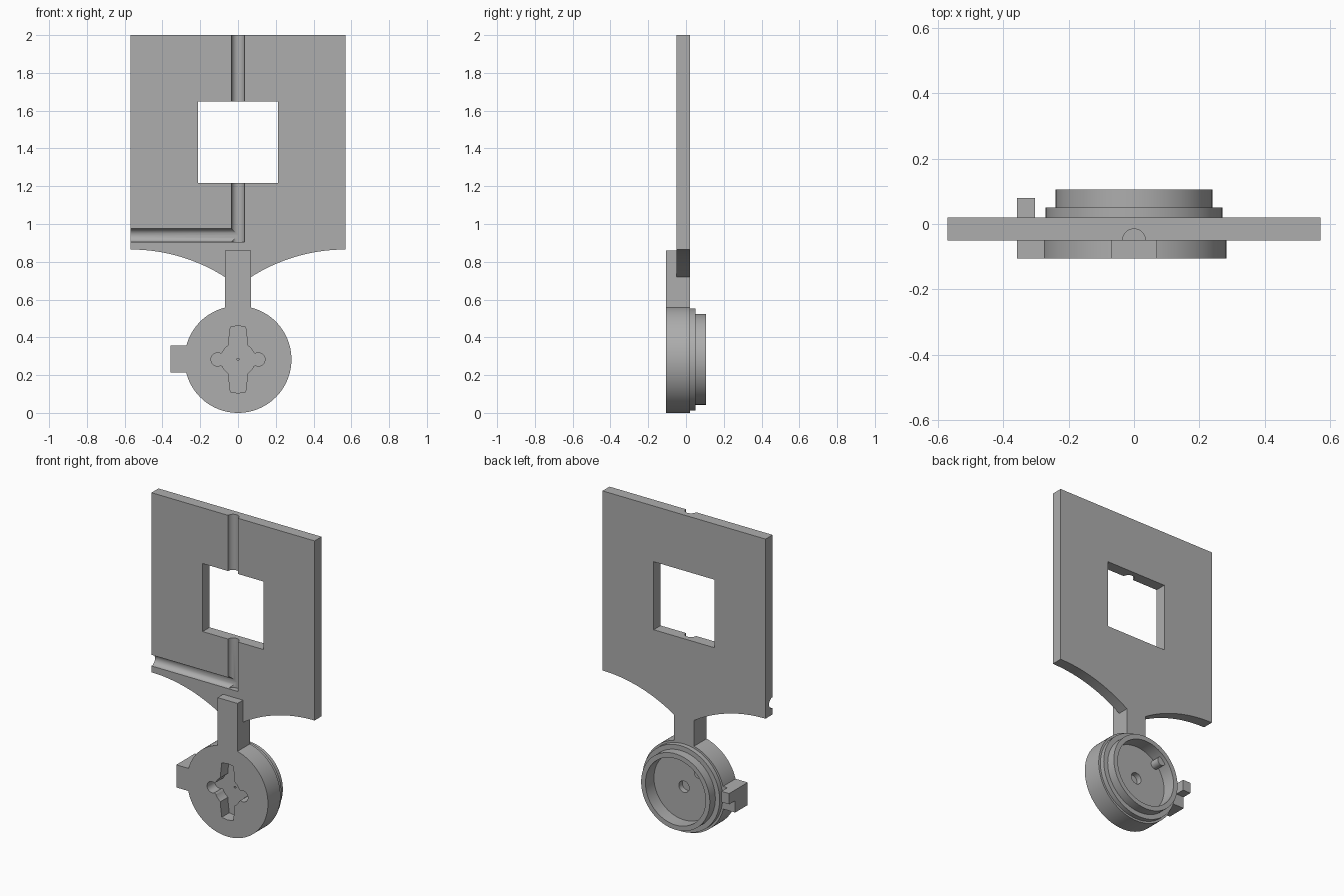
import bpy, bmesh, math
from mathutils import Vector

if "Cube" in bpy.data.objects:
    bpy.data.objects.remove(bpy.data.objects["Cube"], do_unlink=True)

grey = bpy.data.materials.new("plain grey")
grey.use_nodes = True
grey.diffuse_color = (0.42, 0.42, 0.42, 1)
grey.node_tree.nodes["Principled BSDF"].inputs["Base Color"].default_value = grey.diffuse_color

HUB = 0.283                  # hub radius and height of its centre
FRONT, FACE, BACK = -0.105, -0.05, 0.02
ARM = 0.07                   # half width of the arm


def finish(name, bm):
    bmesh.ops.recalc_face_normals(bm, faces=bm.faces)
    mesh = bpy.data.meshes.new(name)
    bm.to_mesh(mesh)
    bm.free()
    mesh.materials.append(grey)
    ob = bpy.data.objects.new(name, mesh)
    bpy.context.collection.objects.link(ob)
    return ob


def prism(name, points, axis, start, end):
    """Extrude a 2D outline along one axis."""
    bm = bmesh.new()
    verts = []
    for p in points:
        co = list(p)
        co.insert(axis, start)
        verts.append(bm.verts.new(co))
    face = bm.faces.new(verts)
    out = bmesh.ops.extrude_face_region(bm, geom=[face])
    shift = Vector((0, 0, 0))
    shift[axis] = end - start
    bmesh.ops.translate(bm, vec=shift, verts=[g for g in out["geom"] if isinstance(g, bmesh.types.BMVert)])
    return finish(name, bm)


def rect(a0, a1, b0, b1):
    return [(a0, b0), (a1, b0), (a1, b1), (a0, b1)]


def arc(a, b, r, start=0, end=360, n=32):
    full = end - start == 360
    steps = n if full else n + 1
    angles = [math.radians(start + (end - start) * i / n) for i in range(steps)]
    return [(a + r * math.cos(t), b + r * math.sin(t)) for t in angles]


def lathe(name, profile):
    """Turn a (radius, y) profile around the hub axis."""
    bm = bmesh.new()
    verts = [bm.verts.new((r, y, HUB)) for r, y in profile]
    edges = [bm.edges.new(pair) for pair in zip(verts, verts[1:])]
    bmesh.ops.spin(bm, geom=verts + edges, cent=(0, 0, HUB), axis=(0, 1, 0),
                   angle=math.tau, steps=96)
    bmesh.ops.remove_doubles(bm, verts=bm.verts, dist=0.0001)
    return finish(name, bm)


def cut(ob, cutters):
    """Carve the cutters out of a part, then drop them."""
    for c in cutters:
        mod = ob.modifiers.new("cut", "BOOLEAN")
        mod.operation, mod.solver, mod.object = "DIFFERENCE", "EXACT", c
    graph = bpy.context.evaluated_depsgraph_get()
    ob.data = bpy.data.meshes.new_from_object(ob.evaluated_get(graph))
    ob.modifiers.clear()
    for c in cutters:
        bpy.data.objects.remove(c, do_unlink=True)


# Plate with two concave arcs sweeping down to the arm
R = 0.934
sweep = math.degrees(math.acos((0.57 - ARM) / R))
right_arc = arc(0.57, 0.865 - R, R, 180 - sweep, 90, 24)
left_arc = [(-x, z) for x, z in reversed(right_arc)]
plate = prism("plate", left_arc + right_arc + [(0.57, 2), (-0.57, 2)], 1, FACE, BACK)
cut(plate, [
    prism("window_cutter", rect(-0.212, 0.212, 1.218, 1.648), 1, -0.2, 0.2),
    prism("upright_groove_cutter", arc(0, FACE, 0.035), 2, 0.905, 2.1),
    prism("side_groove_cutter", arc(FACE, 0.94, 0.035), 0, -0.7, 0.0),
])

# Arm lapped over the front of the plate
arm = prism("arm", [(FRONT, 0.54), (BACK, 0.54), (BACK, 0.725), (FACE, 0.725),
                    (FACE, 0.86), (FRONT, 0.86)], 0, -ARM, ARM)

# Round hub with a stepped, hollow back
hub = lathe("hub", [(0, FRONT), (HUB, FRONT), (HUB, BACK), (0.27, BACK), (0.27, 0.05),
                    (0.24, 0.05), (0.24, 0.105), (0.21, 0.105), (0.21, BACK), (0, BACK)])

# Cross-shaped socket: a tapered slot, round core and side lobes in one outline
core = arc(0, 0, 0.09, 24, 57, 6)
quarter = arc(0.108, 0, 0.035, 0, 120, 10) + core + [(0.05, 0.09), (0.04, 0.172), (0, 0.178)]
half = quarter + [(-x, z) for x, z in reversed(quarter[:-1])]
outline = half + [(x, -z) for x, z in reversed(half[1:-1])]
cut(hub, [
    prism("socket_cutter", [(x, z + HUB) for x, z in outline], 1, -0.2, -0.03),
    prism("pilot_hole_cutter", arc(0, HUB, 0.006, n=12), 1, -0.1, 0.1),
    prism("rear_hole_cutter", arc(0, HUB, 0.036), 1, -0.015, 0.1),
])

# Peg against the inner wall of the hub
peg = prism("inner_peg", arc(-0.14, HUB + 0.14, 0.028, n=24), 1, 0.01, 0.08)

# Side tab with a small prong behind it
tab = prism("side_tab", rect(-0.358, -0.262, 0.215, 0.358), 1, FRONT, BACK)
prong = prism("tab_prong", rect(-0.358, -0.303, 0.29, 0.358), 1, BACK, 0.08)

# Smooth the round surfaces and keep the corners crisp
for ob in (plate, arm, hub, peg, tab, prong):
    bpy.ops.object.select_all(action="DESELECT")
    ob.select_set(True)
    bpy.context.view_layer.objects.active = ob
    bpy.ops.object.shade_smooth_by_angle(angle=math.radians(30))
